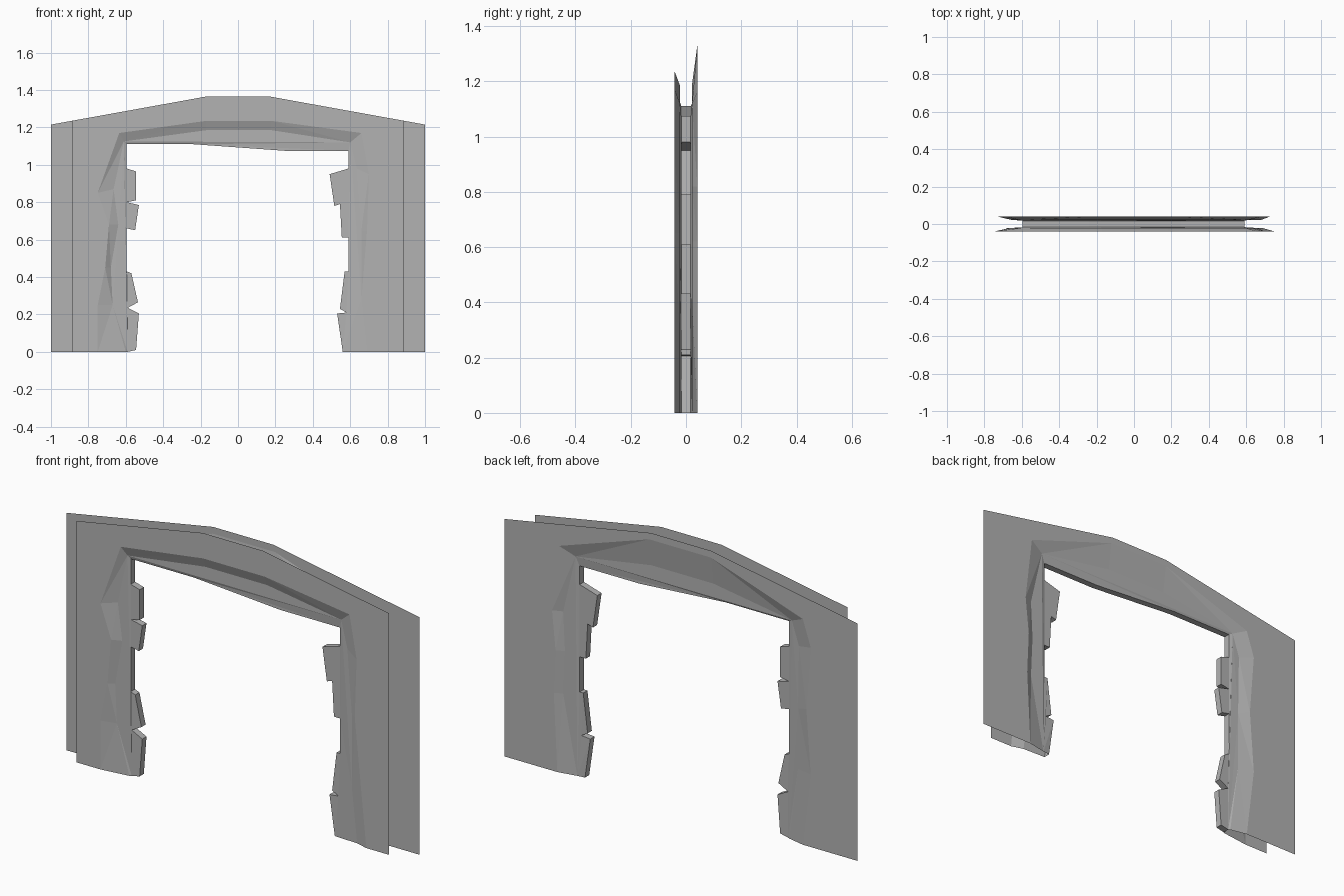
import bpy
import bmesh

cube = bpy.data.objects.get("Cube")
if cube:
    bpy.data.objects.remove(cube, do_unlink=True)

PLATE_Y = 0.041   # depth of the flat wall faces
FOOT_Y = 0.022    # depth at the foot of the broken slope
REVEAL_Y = 0.017  # depth of the brick core around the opening

plaster = bpy.data.materials.new("grey plaster")
plaster.use_nodes = True
colour = (0.45, 0.45, 0.45, 1)
plaster.diffuse_color = colour
plaster.node_tree.nodes["Principled BSDF"].inputs["Base Color"].default_value = colour

# Ragged opening edge with protruding bricks, from the right foot over to the left
opening = [
    (-.59, 0), (-.545, .01), (-.53, .205), (-.59, .235), (-.535, .265), (-.57, .42),
    (-.595, .43), (-.595, .66), (-.55, .65), (-.53, .785), (-.595, .80),
    (-.545, .81), (-.545, .965), (-.595, .98), (-.595, 1.11), (-.24, 1.11),
    (.25, 1.075), (.59, 1.075), (.59, .98), (.49, .95), (.515, .78),
    (.545, .79), (.555, .61), (.59, .61), (.59, .43), (.57, .43),
    (.545, .23), (.58, .21), (.53, .205), (.56, 0)]

# Broken plaster: outer and inner line of the sloping edge
front_outer = [
    (-.75, 0), (-.75, .25), (-.71, .45), (-.69, .68), (-.75, .85), (-.635, 1.17),
    (-.17, 1.235), (.18, 1.235),
    (.66, 1.17), (.70, .95), (.69, .65), (.73, .25), (.755, 0)]
front_inner = [
    (-.60, 0), (-.67, .25), (-.68, .45), (-.64, .68), (-.665, .87), (-.61, 1.125),
    (-.17, 1.185), (.18, 1.185),
    (.60, 1.12), (.635, .98), (.66, .65), (.66, .28), (.69, 0)]
back_outer = [
    (-.69, 0), (-.735, .37), (-.71, .70), (-.735, 1.02), (-.69, 1.155),
    (-.17, 1.33), (.18, 1.33),
    (.69, 1.16), (.73, .82), (.71, .62), (.72, .40), (.70, 0)]
back_inner = [
    (-.60, 0), (-.65, .37), (-.65, .68), (-.655, 1.0), (-.615, 1.12),
    (-.17, 1.19), (.18, 1.19),
    (.61, 1.12), (.68, .82), (.67, .62), (.68, .40), (.60, 0)]


def make_object(name, bm):
    mesh = bpy.data.meshes.new(name)
    bm.to_mesh(mesh)
    bm.free()
    mesh.materials.append(plaster)
    obj = bpy.data.objects.new(name, mesh)
    bpy.context.collection.objects.link(obj)


def add_line(bm, points, y):
    return [bm.verts.new((x, y, z)) for x, z in points]


def bridge(bm, a, b):
    for i in range(len(a) - 1):
        bm.faces.new((a[i], a[i + 1], b[i + 1], b[i]))


def wall_sheet(name, side, half_width, outer, inner):
    """Flat gabled sheet whose inner border slopes down to a recessed ledge."""
    shoulder = 1.215 + (1 - half_width) * 0.181
    outline = [(-half_width, 0), (-half_width, shoulder), (-.17, 1.365),
               (.17, 1.365), (half_width, shoulder), (half_width, 0)]
    bm = bmesh.new()
    border = add_line(bm, outline, side * PLATE_Y)
    crest = add_line(bm, outer, side * PLATE_Y)
    foot = add_line(bm, inner, side * FOOT_Y)
    edge = add_line(bm, opening, side * REVEAL_Y)
    bm.faces.new(border + crest[::-1])
    bridge(bm, crest, foot)
    bm.faces.new(foot + edge[::-1])
    # Concave faces need valid normals before they can be split
    bm.normal_update()
    bmesh.ops.triangulate(bm, faces=bm.faces[:], ngon_method='EAR_CLIP')
    # Turn every face outwards
    bm.normal_update()
    for face in bm.faces:
        if face.normal.y * side < 0:
            face.normal_flip()
    make_object(name, bm)


wall_sheet("front_wall_sheet", -1, .885, front_outer, front_inner)
wall_sheet("back_wall_sheet", 1, 1, back_outer, back_inner)

# Thin brick edge joining both sheets, facing into the opening
bm = bmesh.new()
bridge(bm, add_line(bm, opening, REVEAL_Y), add_line(bm, opening, -REVEAL_Y))
make_object("brick_opening_edge", bm)
